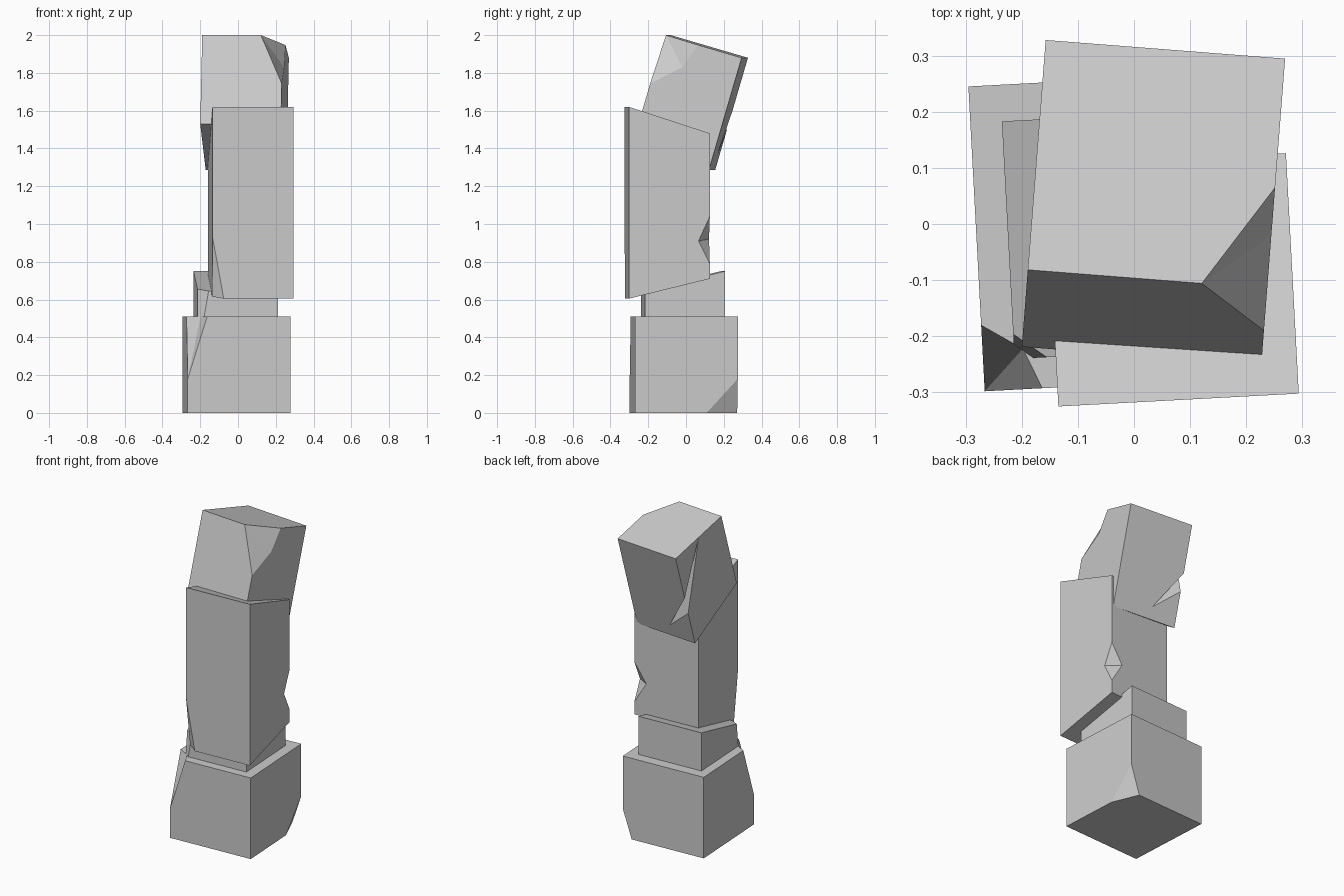
import bpy, bmesh
from math import radians
from mathutils import Vector

if "Cube" in bpy.data.objects:
    bpy.data.objects.remove(bpy.data.objects["Cube"])


def mesh_object(name, bm):
    bmesh.ops.recalc_face_normals(bm, faces=bm.faces)
    me = bpy.data.meshes.new(name)
    bm.to_mesh(me)
    bm.free()
    ob = bpy.data.objects.new(name, me)
    bpy.context.collection.objects.link(ob)
    return ob


def block(name, width, loc, rot, bottom, top):
    """Square block; bottom and top are (front z, back z)."""
    bm = bmesh.new()
    bmesh.ops.create_cube(bm, size=width)
    for v in bm.verts:
        ends = top if v.co.z > 0 else bottom
        v.co.z = ends[0] if v.co.y < 0 else ends[1]
    ob = mesh_object(name, bm)
    ob.location = loc
    ob.rotation_euler = [radians(a) for a in rot]
    return ob


def chip(ob, *points):
    """Carve the convex hull of points (block's own space) out of the block."""
    bm = bmesh.new()
    for p in points:
        bm.verts.new(Vector(p))
    res = bmesh.ops.convex_hull(bm, input=bm.verts)
    bmesh.ops.delete(bm, geom=list({g for g in res["geom_interior"] if isinstance(g, bmesh.types.BMVert)}),
                     context='VERTS')
    cutter = mesh_object("chip_cutter", bm)
    cutter.location = ob.location
    cutter.rotation_euler = ob.rotation_euler
    cutter.hide_render = True
    mod = ob.modifiers.new("chip", 'BOOLEAN')
    mod.operation = 'DIFFERENCE'
    mod.solver = 'EXACT'
    mod.object = cutter
    bpy.context.view_layer.objects.active = ob
    bpy.ops.object.modifier_apply(modifier=mod.name)
    bpy.data.objects.remove(cutter)


# Base block with a broken front-left top corner and back-right bottom corner
base = block("base_block", 0.544, (-0.009, -0.012, 0), (0, 0, 3.06), (0, 0), (0.51, 0.51))
chip(base, (-0.272, -0.154, 0.51), (-0.2, -0.2, 0.51), (-0.169, -0.272, 0.51),
     (-0.272, -0.272, 0.18), (-0.4, -0.4, 0.65))
chip(base, (0.272, 0.107, 0), (0.212, 0.272, 0), (0.272, 0.272, 0.18), (0.4, 0.4, -0.12))

# Short neck block with a sloping top and a chipped front-left edge
neck = block("neck_block", 0.424, (-0.0125, -0.0175, 0), (0, 0, 3.06), (0.51, 0.51), (0.645, 0.75))
chip(neck, (-0.212, -0.165, 0.68), (-0.152, -0.212, 0.66), (-0.212, -0.187, 0.5),
     (-0.18, -0.212, 0.5), (-0.3, -0.3, 0.3), (-0.3, -0.3, 0.9))

# Tall shaft with sloping ends, a chipped front corner and a notch in the back edge
h = 0.2145
shaft = block("shaft_block", 2 * h, (0.068, -0.0995, 0), (0, 0, 3.06), (0.605, 0.71), (1.62, 1.48))
chip(shaft, (-h, -h, 0.93), (-0.155, -h, 0.605), (-h, -0.17, 0.616), (-0.3, -0.3, 0.5))
chip(shaft, (h, h, 1.04), (h, h, 0.79), (h - 0.08, h, 0.92), (h, h - 0.06, 0.91), (0.32, 0.32, 0.915))

# Leaning head block, measured down from its top
h = 0.214
head = block("head_block", 2 * h, (0.04, 0.1065, 1.94), (-16.3, 0, -4.45), (-0.49, -0.62), (0, 0))
chip(head, (0.097, -h, 0), (h, -0.026, 0), (h, -0.075, -0.137), (h, -h, -0.268), (0.35, -0.35, 0.15))
chip(head, (-h, 0.0, -0.002), (-h, h, -0.29), (-h, h, -0.4), (-h + 0.17, h, -0.545), (-0.3, 0.3, -0.34))
